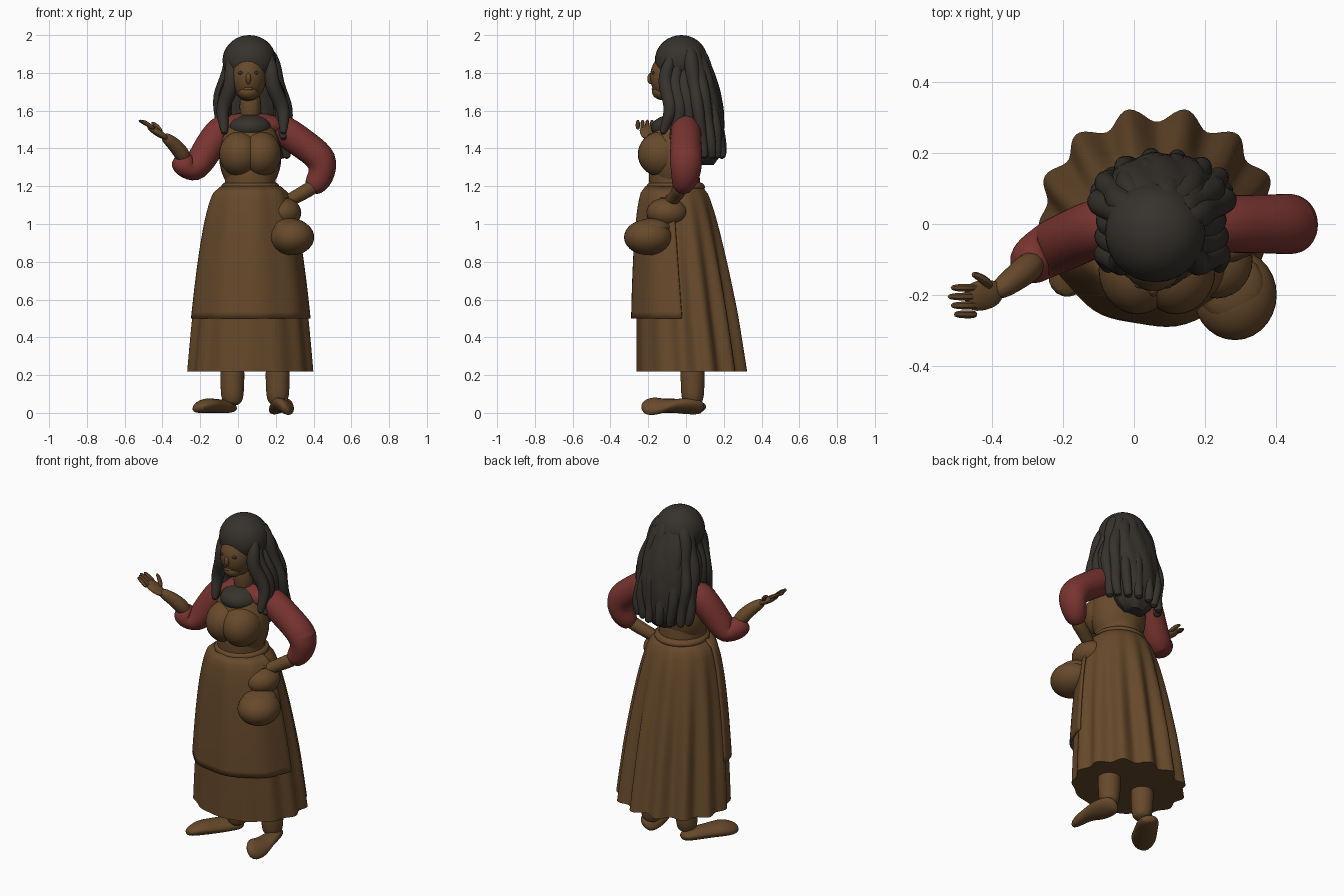
import bpy, bmesh, math
from math import sin, cos, pi, tau, radians
from mathutils import Vector

default_cube = bpy.data.objects.get("Cube")
if default_cube:
    bpy.data.objects.remove(default_cube, do_unlink=True)


def material(name, red, green, blue):
    mat = bpy.data.materials.new(name)
    mat.use_nodes = True
    colour = (red, green, blue, 1)
    mat.diffuse_color = colour
    mat.node_tree.nodes["Principled BSDF"].inputs["Base Color"].default_value = colour
    return mat


BROWN = material("brown", .135, .067, .024)
RED = material("dark red", .19, .034, .029)
DARK = material("charcoal", .037, .032, .026)
MIDDLE = .065  # the body stands slightly to its left
SIDES = {"right": -1, "left": 1}


def finish(name, mesh_builder, mat, subdivision=0):
    bmesh.ops.recalc_face_normals(mesh_builder, faces=mesh_builder.faces)
    mesh = bpy.data.meshes.new(name)
    mesh_builder.to_mesh(mesh)
    mesh_builder.free()
    mesh.materials.append(mat)
    part = bpy.data.objects.new(name, mesh)
    bpy.context.collection.objects.link(part)
    if subdivision:
        modifier = part.modifiers.new("Smooth", "SUBSURF")
        modifier.levels = modifier.render_levels = subdivision
    bpy.ops.object.select_all(action="DESELECT")
    part.select_set(True)
    bpy.context.view_layer.objects.active = part
    bpy.ops.object.shade_smooth_by_angle(angle=radians(50))
    return part


def skin(name, rings, mat, subdivision=0, closed=True):
    """Bridge equal rows of points; closed rows become a capped solid."""
    builder = bmesh.new()
    rows = [[builder.verts.new(point) for point in ring] for ring in rings]
    count = len(rows[0])
    for lower, upper in zip(rows, rows[1:]):
        for i in range(count if closed else count - 1):
            j = (i + 1) % count
            builder.faces.new((lower[i], lower[j], upper[j], upper[i]))
    if closed:
        builder.faces.new(rows[0])
        builder.faces.new(rows[-1])
    return finish(name, builder, mat, subdivision)


def tube(name, points, radii, mat, sides=10, flat=1, subdivision=2):
    """Tapered limb along a few points; flat squashes it from above."""
    path = [Vector(point) for point in points]
    rings = []
    for i, point in enumerate(path):
        along = path[min(i + 1, len(path) - 1)] - path[max(i - 1, 0)]
        thick = along.cross(Vector((0, 1, 0))).normalized()
        wide = thick.cross(along).normalized()
        angles = [tau * k / sides for k in range(sides)]
        rings.append([point + radii[i] * (wide * cos(a) + thick * flat * sin(a))
                      for a in angles])
    return skin(name, rings, mat, subdivision)


def ball(name, centre, radii, mat):
    builder = bmesh.new()
    bmesh.ops.create_uvsphere(builder, u_segments=28, v_segments=18, radius=1)
    bmesh.ops.scale(builder, vec=radii, verts=builder.verts)
    bmesh.ops.translate(builder, vec=centre, verts=builder.verts)
    return finish(name, builder, mat)


# Skirt bell: swells quickly below the waist, then hangs towards the hem
HEM, WAIST = .22, 1.2


def bell_point(angle, z, extra):
    drop = (WAIST - z) / (WAIST - HEM)
    across = .14 + .185 * drop ** .45 + extra
    deep = .14 + .145 * drop ** .5 + extra
    return (MIDDLE + across * cos(angle), .08 * drop - .055 + deep * sin(angle), z)


def pleat(angle, z):
    depth = .022 * min(1, (WAIST - z) * 1.5)
    return depth * (.55 + .45 * sin(angle)) * cos(13 * angle + pi / 2)


def heights(low, high, steps):
    return [low + (high - low) * i / steps for i in range(steps + 1)]


skirt_angles = [tau * i / 150 for i in range(150)]
skin("skirt", [[bell_point(a, z, pleat(a, z)) for a in skirt_angles]
               for z in heights(HEM, WAIST, 24)], BROWN)

# Apron wrapped round the front of the skirt
apron_angles = [radians(a) for a in heights(185, 355, 36)]
apron = skin("apron", [[bell_point(a, z, .018 - .015 * sin(a) * (WAIST - z) + .004 * cos(9 * a))
                        for a in apron_angles]
                       for z in heights(.5, WAIST, 20)], BROWN, closed=False)
apron.modifiers.new("Cloth", "SOLIDIFY").thickness = .012

# Bodice, waistband, neckline and neck; the shirt shows at the shoulders
tube("waist", [(MIDDLE, -.05, 1.1), (MIDDLE, -.06, WAIST), (MIDDLE, -.07, 1.4)],
     (.15, .14, .15), BROWN)
tube("waistband", [(MIDDLE, -.055, WAIST + rise) for rise in (-.03, 0, .03)],
     (.155, .16, .14), BROWN, sides=24)
ball("bodice", (MIDDLE, -.06, 1.36), (.165, .14, .22), BROWN)
ball("shoulders", (MIDDLE, -.02, 1.52), (.19, .095, .07), RED)
for side, sign in SIDES.items():
    ball(side + "_bust", (MIDDLE + sign * .055, -.13, 1.37), (.11, .125, .12), BROWN)
ball("neckline", (MIDDLE, -.06, 1.51), (.115, .125, .07), DARK)
tube("neck", [(MIDDLE, -.03, 1.5), (MIDDLE, -.05, 1.75)], (.07, .06), BROWN)

# Puffed red sleeves
tube("right_sleeve", [(0, 0, 1.54), (-.09, 0, 1.51), (-.17, -.04, 1.38), (-.24, -.07, 1.27),
                      (-.29, -.1, 1.31), (-.31, -.13, 1.36)],
     (.06, .09, .085, .085, .08, .05), RED)
tube("left_sleeve", [(.15, 0, 1.54), (.24, 0, 1.5), (.35, 0, 1.42), (.46, 0, 1.34),
                     (.44, 0, 1.24), (.38, -.03, 1.17)],
     (.06, .09, .085, .095, .08, .05), RED)

# Raised right forearm with an open hand
tube("right_forearm", [(-.27, -.1, 1.33), (-.33, -.15, 1.42), (-.4, -.2, 1.47)],
     (.05, .04, .03), BROWN)
tube("right_palm", [(-.37, -.19, 1.45), (-.42, -.2, 1.48), (-.48, -.21, 1.52)],
     (.03, .05, .04), BROWN, flat=.45)
for i in range(4):
    y = -.18 - .025 * i
    tube(f"right_finger_{i}", [(-.44, y, 1.5), (-.48, y, 1.53), (-.53 + .01 * abs(i - 1), y, 1.55)],
         (.014, .014, .01), BROWN, sides=6, subdivision=1)
tube("right_thumb", [(-.4, -.18, 1.48), (-.43, -.15, 1.52), (-.46, -.14, 1.54)],
     (.017, .015, .01), BROWN, sides=6, subdivision=1)

# Left forearm with the hand resting on the hip
tube("left_forearm", [(.42, -.02, 1.21), (.32, -.05, 1.15), (.22, -.1, 1.1)],
     (.05, .035, .04), BROWN)
for i in range(4):
    z = 1.14 - .025 * i
    tube(f"left_finger_{i}", [(.27, -.08, z), (.24, -.14, z), (.2, -.18, z - .02)],
         (.015, .015, .01), BROWN, sides=6, subdivision=1)

# Round hip pouch hanging from gathered cloth
ball("pouch", (.285, -.2, .93), (.118, .128, .095), BROWN)
ball("pouch_top", (.275, -.18, .98), (.095, .1, .05), BROWN)
ball("gathered_cloth", (.235, -.1, 1.06), (.1, .11, .08), BROWN)

# Head and face
FACE = .055
ball("head", (FACE, -.075, 1.78), (.095, .115, .13), BROWN)
ball("chin", (FACE, -.12, 1.7), (.055, .06, .045), BROWN)
ball("nose", (FACE, -.185, 1.77), (.014, .02, .03), BROWN)
ball("lips", (FACE, -.17, 1.715), (.026, .012, .01), BROWN)
for side, sign in SIDES.items():
    ball(side + "_eye", (FACE + sign * .038, -.17, 1.8), (.016, .012, .01), DARK)

# Hair: rounded cap over a long, rippled back mass
ball("hair_cap", (.06, -.025, 1.865), (.142, .14, .135), DARK)


def hair_point(angle, t):
    radius = (.175 - .025 * t) * sin(pi * t) ** .35 * (1 + .035 * cos(9 * angle + 9 * t))
    return (MIDDLE + .02 * (1 - t) + radius * cos(angle),
            .1 - .09 * t * t + .7 * radius * sin(angle), 1.3 + .68 * t)


hair_angles = [tau * i / 54 for i in range(54)]
skin("hair_back", [[hair_point(a, t) for a in hair_angles] for t in heights(.02, .98, 20)], DARK)

# Wavy locks framing the face and falling over the shoulders and back
strand = heights(0, 1, 9)
for side, sign in SIDES.items():
    for i in range(3):
        path = [(MIDDLE + .02 * t + sign * (.05 + .12 * t ** .6 + .014 * sin(11 * t + i)),
                 .05 * i - .08 + .02 * cos(9 * t) - .03 * t, 1.94 - (.47 + .03 * i) * t)
                for t in strand]
        tube(f"{side}_hair_lock_{i}", path, [.018 + .025 * sin(pi * t) for t in strand],
             DARK, subdivision=1)
for i in range(8):
    angle = radians(5 + 24 * i)
    path = []
    for t in strand:
        reach = .06 + .14 * sin(2.2 * t) ** .7 + .014 * sin(14 * t + 2 * i)
        path.append((MIDDLE + .02 * t + .9 * reach * cos(angle),
                     .01 + .08 * t + .55 * reach * sin(angle), 1.94 - .6 * t))
    tube(f"back_hair_lock_{i}", path, [.045 - .02 * t for t in strand], DARK, subdivision=1)

# Legs and flat shoes, the right one turned out
for side, x, toe in (("right", -.03, (-.22, -.2)), ("left", .21, (.25, -.24))):
    tube(side + "_leg", [(x, .035, z) for z in (.3, .15, .03)], (.075, .065, .065), BROWN)
    heel, tip = Vector((x, .1, 0)), Vector((*toe, 0))
    widths = (.05, .07, .07, .08, .04)
    shoe = [heel.lerp(tip, i / 4) + Vector((0, 0, .52 * width))
            for i, width in enumerate(widths)]
    tube(side + "_shoe", shoe, widths, BROWN, flat=.55)
